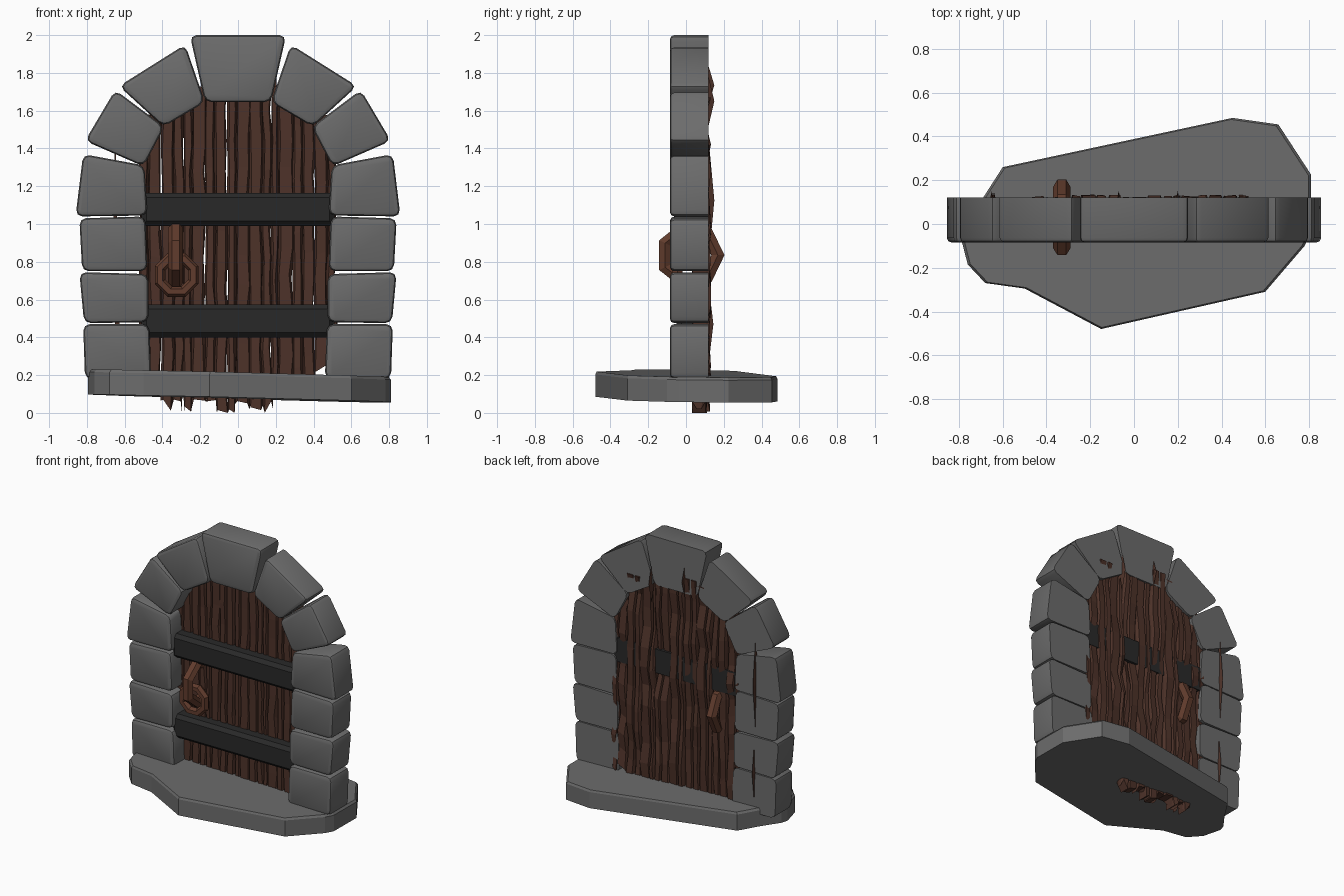
import bpy, bmesh, math, random
from mathutils import Matrix

if "Cube" in bpy.data.objects:
    bpy.data.objects.remove(bpy.data.objects["Cube"])
random.seed(7)

def mat(name, c):
    m = bpy.data.materials.new(name)
    m.diffuse_color = (*c, 1)
    m.use_nodes = True
    m.node_tree.nodes["Principled BSDF"].inputs["Base Color"].default_value = m.diffuse_color
    return m

STONE = mat("grey stone", (0.15, 0.15, 0.15))
IRON = mat("dark iron", (0.022, 0.022, 0.022))
WOOD = mat("brown wood", (0.075, 0.032, 0.022))
HANDLE = mat("reddish wood", (0.12, 0.045, 0.026))

def finish(bm, name, m, smooth=False):
    bmesh.ops.recalc_face_normals(bm, faces=bm.faces)
    me = bpy.data.meshes.new(name)
    bm.to_mesh(me)
    bm.free()
    me.materials.append(m)
    ob = bpy.data.objects.new(name, me)
    bpy.context.collection.objects.link(ob)
    if smooth:
        bpy.ops.object.select_all(action='DESELECT')
        ob.select_set(True)
        bpy.context.view_layer.objects.active = ob
        bpy.ops.object.shade_smooth_by_angle(angle=math.radians(35))
    return ob

# --- arch stones: xz outline, rounded corners, rounded front rim
Y0, Y1 = -0.085, 0.12
def stone(name, pts):
    bm = bmesh.new()
    f = bm.faces.new([bm.verts.new((x, Y1, z)) for x, z in pts])
    r = bmesh.ops.extrude_face_region(bm, geom=[f])
    for v in [g for g in r["geom"] if isinstance(g, bmesh.types.BMVert)]:
        v.co.y = Y0
    if not any(all(abs(v.co.y - Y1) < 1e-5 for v in g.verts) for g in bm.faces):
        bm.faces.new([v for v in bm.verts if abs(v.co.y - Y1) < 1e-5])
    bmesh.ops.recalc_face_normals(bm, faces=bm.faces)
    sides = [e for e in bm.edges if abs(e.verts[0].co.y - e.verts[1].co.y) > 0.1]
    bmesh.ops.bevel(bm, geom=sides, offset=0.035, segments=2, profile=0.5, affect='EDGES')
    rim = [e for e in bm.edges if all(abs(v.co.y - Y0) < 1e-5 for v in e.verts)]
    bmesh.ops.bevel(bm, geom=rim, offset=0.022, segments=2, profile=0.5, affect='EDGES')
    finish(bm, name, STONE, True)

left = [
    [(-0.81, 0.18), (-0.82, 0.47), (-0.47, 0.47), (-0.46, 0.18)],
    [(-0.815, 0.475), (-0.84, 0.745), (-0.475, 0.735), (-0.475, 0.48)],
    [(-0.825, 0.75), (-0.84, 1.03), (-0.49, 1.04), (-0.48, 0.75)],
    [(-0.86, 1.04), (-0.82, 1.37), (-0.495, 1.31), (-0.48, 1.045)],
    [(-0.81, 1.44), (-0.65, 1.71), (-0.39, 1.515), (-0.50, 1.305)],
    [(-0.63, 1.73), (-0.28, 1.95), (-0.175, 1.645), (-0.395, 1.515)],
]
for i, p in enumerate(left):
    stone(f"left_stone_{i+1}", p)
    stone(f"right_stone_{i+1}", [(-x, z) for x, z in p])
stone("keystone", [(-0.255, 2.0), (0.255, 2.0), (0.175, 1.645), (-0.175, 1.645)])

# --- doorstep slab, slightly tilted
outline = [(-0.60, 0.26), (0.45, 0.485), (0.66, 0.455), (0.81, 0.225), (0.81, -0.04),
           (0.78, -0.10), (0.60, -0.31), (-0.15, -0.48), (-0.50, -0.295), (-0.68, -0.27),
           (-0.76, -0.185), (-0.795, -0.05), (-0.78, 0.0), (-0.69, 0.12)]
bm = bmesh.new()
rings = []
for s, z in ((1, 0.077), (1, 0.195), (0.985, 0.21)):
    rings.append([bm.verts.new((x * s, y * s, z - 0.025 * x - 0.01 * y)) for x, y in outline])
n = len(outline)
for a, b in zip(rings, rings[1:]):
    for i in range(n):
        bm.faces.new((a[i], a[(i + 1) % n], b[(i + 1) % n], b[i]))
bm.faces.new(rings[0])
bm.faces.new(rings[-1])
finish(bm, "doorstep", STONE)

# --- door planks: rough strips with a crack, wavy back and ragged ends
def plank(name, xa, xb):
    w = xb - xa
    c = random.uniform(0.3, 0.65)
    ts = [0, 0.08, c - 0.07, c, c + 0.07, 0.92, 1]
    dips = [0.02, 0, 0, 0.03, 0, 0, 0.02]
    rows = 11
    xm = (xa + xb) / 2
    base = 0.02 if -0.36 < xm < 0.2 else (0.21 if abs(xm) > 0.36 else 0.12)
    bm = bmesh.new()
    grid = []
    bottoms = [max(0.0, base + random.uniform(-0.03, 0.055)) for _ in ts]
    if -0.1 < xm < 0.05:
        bottoms[2] = 0.0
    back = 0.112
    for r in range(rows + 1):
        u = r / rows
        wob = random.uniform(-0.007, 0.007)
        yb = back + random.uniform(-0.022, 0.02)
        row = []
        for t, d, b in zip(ts, dips, bottoms):
            x = xa + w * t + wob * (0.4 + t) + random.uniform(-0.004, 0.004)
            top = 1.15 + 0.62 * math.sqrt(max(0, 1 - (xm / 0.64) ** 2))
            z = b + (top - b) * u
            yf = 0.035 + d + random.uniform(-0.004, 0.004)
            row.append((bm.verts.new((x, yf, z)),
                        bm.verts.new((x, yb - d * 0.9 + random.uniform(-0.004, 0.004), z))))
        grid.append(row)
    k = len(ts)
    for a, b in zip(grid, grid[1:]):
        for j in range(k - 1):
            for s in (0, 1):
                bm.faces.new((a[j][s], a[j + 1][s], b[j + 1][s], b[j][s]))
        for j in (0, k - 1):
            bm.faces.new((a[j][0], a[j][1], b[j][1], b[j][0]))
    for row in (grid[0], grid[-1]):
        for j in range(k - 1):
            bm.faces.new((row[j][0], row[j + 1][0], row[j + 1][1], row[j][1]))
    finish(bm, name, WOOD)

N = 9
for i in range(N):
    w = 1.04 / N
    plank(f"plank_{i+1}", -0.52 + i * w, -0.52 + (i + 1) * w + 0.002)

# --- splinters showing through the back of the stones
def splinter(name, x, z0, z1, y):
    bm = bmesh.new()
    zm = (z0 + z1) / 2
    a = [bm.verts.new(p) for p in ((x - 0.012, 0.1, zm), (x, y, zm), (x + 0.012, 0.1, zm))]
    lo, hi = bm.verts.new((x, 0.115, z0)), bm.verts.new((x, 0.115, z1))
    for i in range(3):
        for e in (lo, hi):
            bm.faces.new((a[i], a[(i + 1) % 3], e))
    finish(bm, name, WOOD)

for i, s in enumerate([(-0.64, 0.22, 0.72, 0.145), (-0.65, 0.75, 1.5, 0.15),
                       (-0.07, 1.62, 1.85, 0.15), (0.2, 1.5, 1.8, 0.15)]):
    splinter(f"splinter_{i+1}", *s)

# --- iron bands across the door
def band(name, z0, z1, y1):
    bm = bmesh.new()
    bmesh.ops.create_cube(bm, size=1)
    for v in bm.verts:
        v.co = (v.co.x * 1.02, -0.05 if v.co.y < 0 else y1, z0 if v.co.z < 0 else z1)
    front = [e for e in bm.edges if all(v.co.y < -0.04 for v in e.verts)]
    bmesh.ops.bevel(bm, geom=front, offset=0.025, segments=1, affect='EDGES')
    finish(bm, name, IRON)

band("upper_band", 0.99, 1.165, 0.108)
band("lower_band", 0.40, 0.575, 0.07)

# --- low-poly rings: handle loop through the door and hanging knocker
def ring(name, centre, major, minor, segs, sides, phase, plane):
    bm = bmesh.new()
    loops = []
    for i in range(segs):
        a = phase + math.tau * i / segs
        loop = []
        for j in range(sides):
            b = math.tau * j / sides + (math.pi / 6 if plane == "yz" else 0)
            r, d = major + minor * math.cos(b), minor * math.sin(b)
            p, q = r * math.cos(a), r * math.sin(a)
            loop.append(bm.verts.new((d, p, q) if plane == "yz" else (p, d, q)))
        loops.append(loop)
    for i in range(segs):
        a, b = loops[i], loops[(i + 1) % segs]
        for j in range(sides):
            k = (j + 1) % sides
            bm.faces.new((a[j], a[k], b[k], b[j]))
    bmesh.ops.transform(bm, matrix=Matrix.Translation(centre), verts=bm.verts)
    finish(bm, name, HANDLE)

ring("handle_loop", (-0.33, 0.022, 0.835), 0.147, 0.04, 7, 6, 0, "yz")
ring("hanging_ring", (-0.325, -0.045, 0.73), 0.095, 0.03, 8, 6, math.pi / 8, "xz")
